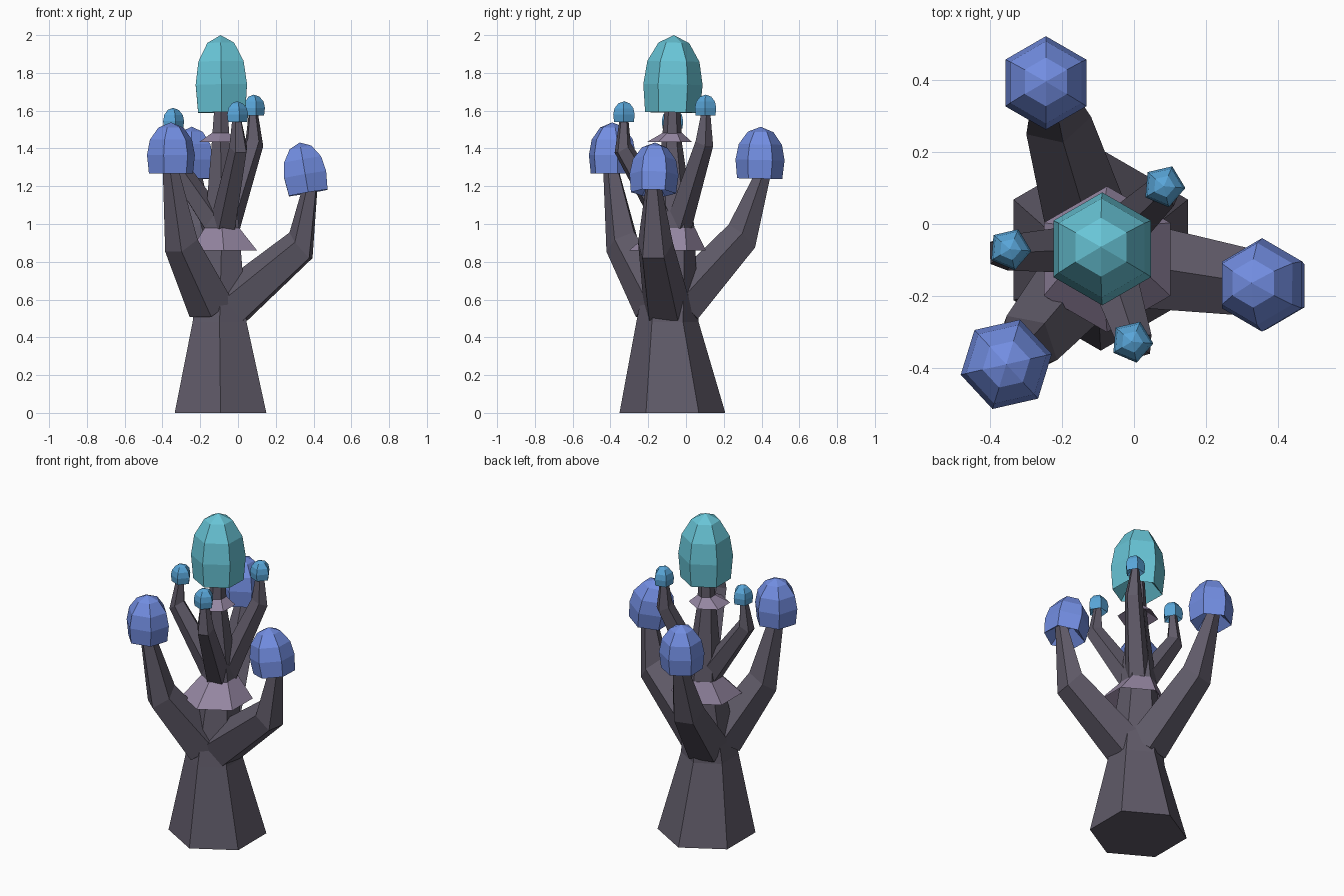
import bpy, bmesh, math
from mathutils import Vector, Matrix

if "Cube" in bpy.data.objects:
    bpy.data.objects.remove(bpy.data.objects["Cube"])


def material(name, rgb):
    m = bpy.data.materials.new(name)
    m.diffuse_color = (*rgb, 1)
    m.use_nodes = True
    m.node_tree.nodes["Principled BSDF"].inputs["Base Color"].default_value = m.diffuse_color
    return m


BARK = material("dark bark", (0.115, 0.102, 0.138))
FRILL = material("dusty mauve", (0.30, 0.24, 0.36))
TEAL = material("teal cap", (0.14, 0.56, 0.68))
BLUE = material("periwinkle cap", (0.17, 0.27, 0.76))
SKY = material("sky blue cap", (0.10, 0.38, 0.69))


def loft(name, rings, mat):
    """Skin a list of point rings; a one-point ring closes to a tip."""
    bm = bmesh.new()
    vs = [[bm.verts.new(p) for p in r] for r in rings]
    n = max(len(r) for r in rings)
    for a, b in zip(vs, vs[1:]):
        for i in range(n):
            j = (i + 1) % n
            if len(b) == 1:
                bm.faces.new((a[i], a[j], b[0]))
            else:
                bm.faces.new((a[i], a[j], b[j], b[i]))
    for r in (vs[0], vs[-1]):
        if len(r) > 2:
            bm.faces.new(r)
    bmesh.ops.recalc_face_normals(bm, faces=bm.faces)
    me = bpy.data.meshes.new(name)
    bm.to_mesh(me)
    bm.free()
    me.materials.append(mat)
    ob = bpy.data.objects.new(name, me)
    bpy.context.collection.objects.link(ob)
    return ob


def ring(c, r, n, u, v, phase=0.0):
    c = Vector(c)
    return [c + r * (math.cos(phase + i * math.tau / n) * u
                     + math.sin(phase + i * math.tau / n) * v) for i in range(n)]


X, Y, Z = Vector((1, 0, 0)), Vector((0, 1, 0)), Vector((0, 0, 1))

# trunk and central stem, hexagonal with corners at front and back
trunk = [(-.0925, -.072, 0, .28), (-.0975, -.098, .48, .165), (-.085, -.06, .98, .105),
         (-.092, -.075, 1.42, .055), (-.088, -.068, 1.75, .032)]
loft("trunk", [ring(p[:3], p[3], 6, Y, X) for p in trunk], BARK)


def branch(name, pts, radii):
    """Five-sided tapering limb; rings square to the incoming segment."""
    pts = [Vector(p) for p in pts]
    out = pts[-1] - pts[0]
    side = Vector((-out.y, out.x, 0)).normalized()
    rings = []
    for i, (p, r) in enumerate(zip(pts, radii)):
        k = max(i, 1)
        d = pts[k] - pts[k - 1]
        d = (d - side * d.dot(side)).normalized()
        rings.append(ring(p, r, 5, d.cross(side), side))
    loft(name, rings, BARK)


def cap(name, base, axis, r, h, n, mat, phase=0.0):
    """Domed cap with a hollow underside."""
    q = Z.rotation_difference(Vector(axis).normalized())
    u, v, w = q @ Y, q @ X, q @ Z
    base = Vector(base)
    profile = [(.25, .3), (.92, 0), (1, .36), (.88, .66), (.52, .9)]
    rings = [ring(base + w * h * z, r * k, n, u, v, phase) for k, z in profile]
    loft(name, rings + [[base + w * h]], mat)


# three large limbs: elbow, tip, cap base, cap axis, cap height, cap turn
large = [
    ("right", (.335, -.165, .88), (.392, -.175, 1.24), (.372, -.172, 1.165), (-.17, .03, 1), .27, 0),
    ("back", (-.215, .295, .93), (-.24, .425, 1.31), (-.245, .39, 1.24), (0, .02, 1), .275, 0),
    ("left", (-.30, -.335, .90), (-.365, -.405, 1.35), (-.355, -.39, 1.268), (0, 0, 1), .27, .3),
]
hub = Vector((-.0975, -.098, .57))
for name, elbow, tip, base, axis, h, turn in large:
    d = Vector(elbow) - hub
    d.z = 0
    branch(name + "_limb", [hub + d.normalized() * .07, elbow, tip], (.13, .098, .036))
    cap(name + "_cap", base, axis, .13, h, 6, BLUE, turn)

# three small twigs on the central stem
small = [
    ("back_twig", (.085, .095, 1.43), (.08, .105, 1.61), (.083, .105, 1.575)),
    ("left_twig", (-.365, -.08, 1.36), (-.348, -.07, 1.54), (-.345, -.07, 1.505)),
    ("front_twig", (.005, -.335, 1.40), (-.006, -.328, 1.575), (-.006, -.327, 1.54)),
]
fork = Vector((-.085, -.065, 1.0))
for name, elbow, tip, base in small:
    d = Vector(elbow) - fork
    d.z = 0
    branch(name, [fork + d.normalized() * .035, elbow, tip], (.075, .052, .022))
    cap(name + "_cap", base, (0, 0, 1), .06, .11, 5, SKY, .4)

# large top cap
cap("top_cap", (-.086, -.072, 1.59), (-.015, .02, 1), .157, .41, 6, TEAL)


def frill(name, low, low_r, top, top_r):
    """Flared collar around the stem with a hollow underside."""
    low, top = Vector(low), Vector(top)
    inner = low.lerp(top, .7)
    loft(name, [ring(inner, top_r, 6, Y, X), ring(low, low_r, 6, Y, X),
                ring(top, top_r, 6, Y, X)], FRILL)


frill("lower_frill", (-.075, -.098, .86), .203, (-.085, -.058, .98), .105)
frill("upper_frill", (-.102, -.087, 1.435), .118, (-.092, -.07, 1.49), .04)
